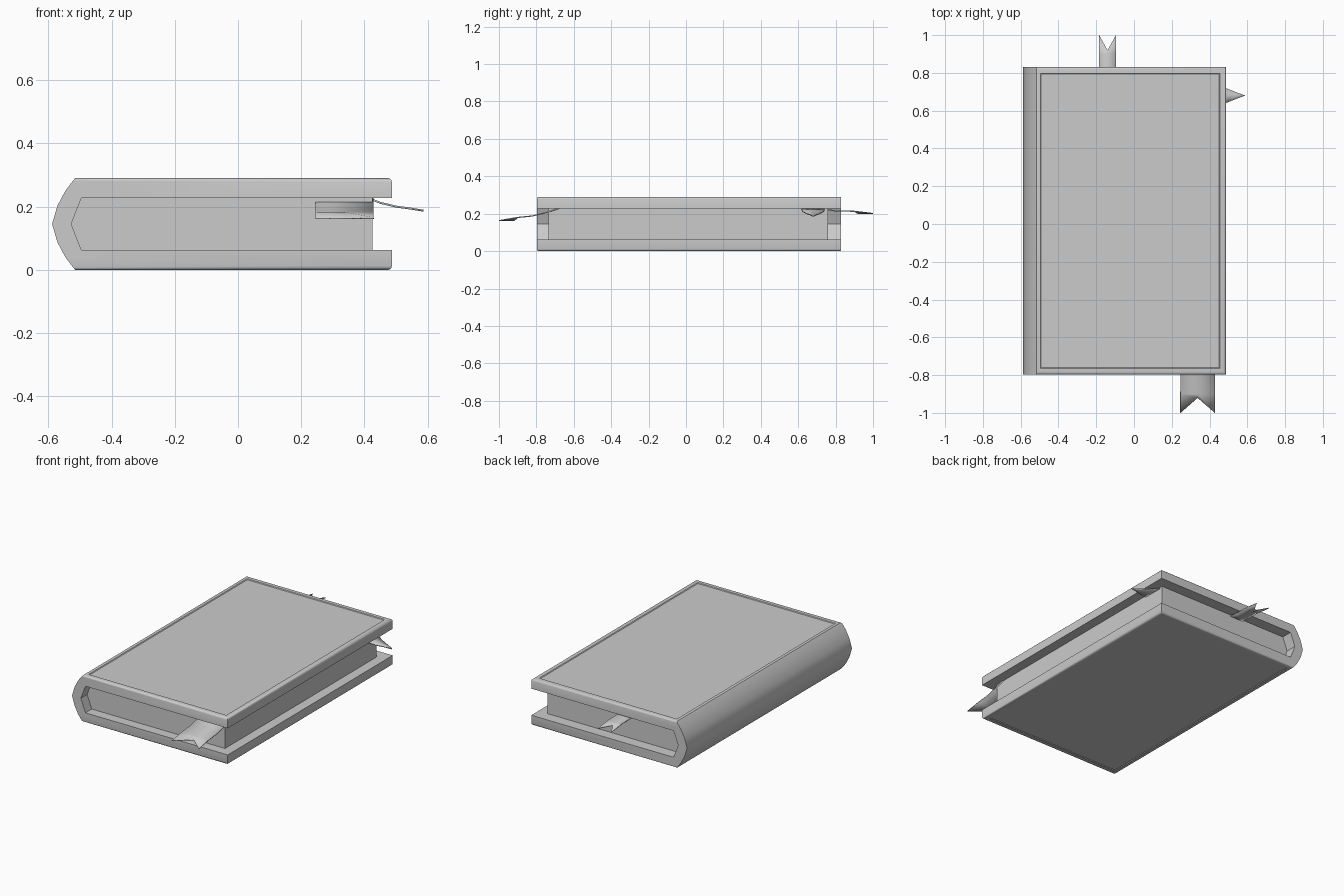
import bpy, bmesh
from mathutils import Vector

if "Cube" in bpy.data.objects:
    bpy.data.objects.remove(bpy.data.objects["Cube"])


def finish(bm, name, angle=0.6):
    bmesh.ops.recalc_face_normals(bm, faces=bm.faces)
    mesh = bpy.data.meshes.new(name)
    bm.to_mesh(mesh)
    bm.free()
    ob = bpy.data.objects.new(name, mesh)
    bpy.context.collection.objects.link(ob)
    bpy.ops.object.select_all(action='DESELECT')
    ob.select_set(True)
    bpy.context.view_layer.objects.active = ob
    bpy.ops.object.shade_smooth_by_angle(angle=angle)
    return ob


def prism(profile, y0, y1):
    """Extrude an x-z outline from y0 to y1."""
    bm = bmesh.new()
    face = bm.faces.new([bm.verts.new((x, y0, z)) for x, z in profile])
    ext = bmesh.ops.extrude_face_region(bm, geom=[face])
    moved = [v for v in ext['geom'] if isinstance(v, bmesh.types.BMVert)]
    bmesh.ops.translate(bm, verts=moved, vec=(0, y1 - y0, 0))
    bm.normal_update()
    return bm


MID = 0.145  # mid height of the book


def mirrored(half):
    """Complete a lower-half outline by mirroring it about mid height."""
    return half + [(x, 2 * MID - z) for x, z in reversed(half) if abs(z - MID) > 1e-6]


# Cover: boards and rounded spine as one C-shaped section
outer = mirrored([(0.487, 0.0), (-0.515, 0.0), (-0.522, 0.008), (-0.546, 0.040),
                  (-0.571, 0.087), (-0.588, MID)])
inner = mirrored([(0.487, 0.062), (-0.495, 0.062), (-0.512, 0.105), (-0.527, MID)])
bm = prism(outer + inner[::-1], -0.797, 0.83)
bm.edges.ensure_lookup_table()
rim = [e for e in bm.edges
       if all(abs(abs(v.co.z - MID) - MID) < 1e-4 for v in e.verts)
       and max(v.co.x for v in e.verts) > 0]
bmesh.ops.bevel(bm, geom=rim, offset=0.013, segments=3, profile=0.5, affect='EDGES')
bm.normal_update()
# Slightly recessed panels on both boards
boards = [f for f in bm.faces if f.calc_area() > 1
          and abs(abs(f.calc_center_median().z - MID) - MID) < 0.003]
for f in boards:
    f.normal_update()
bmesh.ops.inset_individual(bm, faces=boards, thickness=0.027)
bmesh.ops.inset_individual(bm, faces=boards, thickness=0.006, depth=-0.004)
finish(bm, "cover")

# Page block, following the inside of the spine
pages = mirrored([(0.425, 0.060), (-0.495, 0.060), (-0.512, 0.105), (-0.527, MID)])
finish(prism(pages, -0.735, 0.76), "pages")


def ribbon(name, centre, along, side, rows):
    """Strip from rows of (distance, half width, z, notch depth)."""
    bm = bmesh.new()
    along, side = Vector(along), Vector(side)
    grid = []
    for d, w, z, notch in rows:
        grid.append([bm.verts.new(Vector(centre) + along * (d - (notch if s == 0 else 0))
                                  + side * (s * w) + Vector((0, 0, z)))
                     for s in (-1, 0, 1)])
    for a, b in zip(grid, grid[1:]):
        for i in (0, 1):
            bm.faces.new((a[i], a[i + 1], b[i + 1], b[i]))
    ob = finish(bm, name)
    mod = ob.modifiers.new("thickness", 'SOLIDIFY')
    mod.thickness = 0.006
    mod.offset = 0


# Wide swallow-tailed ribbon at the front
ribbon("front_bookmark", (0.337, 0, 0), (0, -1, 0), (1, 0, 0),
       [(0.68, 0.092, 0.228, 0), (0.75, 0.092, 0.206, 0), (0.82, 0.092, 0.188, 0),
        (0.90, 0.092, 0.180, 0), (1.0, 0.092, 0.163, 0.08)])
# Narrow swallow-tailed ribbon at the back
ribbon("back_bookmark", (-0.14, 0, 0), (0, 1, 0), (1, 0, 0),
       [(0.72, 0.045, 0.228, 0), (0.80, 0.045, 0.215, 0), (0.90, 0.045, 0.213, 0),
        (1.0, 0.045, 0.201, 0.08)])
# Pointed marker on the fore edge
ribbon("side_bookmark", (0, 0.68, 0), (1, 0, 0), (0, 1, 0),
       [(0.41, 0.065, 0.228, 0), (0.45, 0.055, 0.212, 0), (0.50, 0.034, 0.200, 0),
        (0.545, 0.016, 0.194, 0), (0.587, 0.001, 0.187, 0)])
